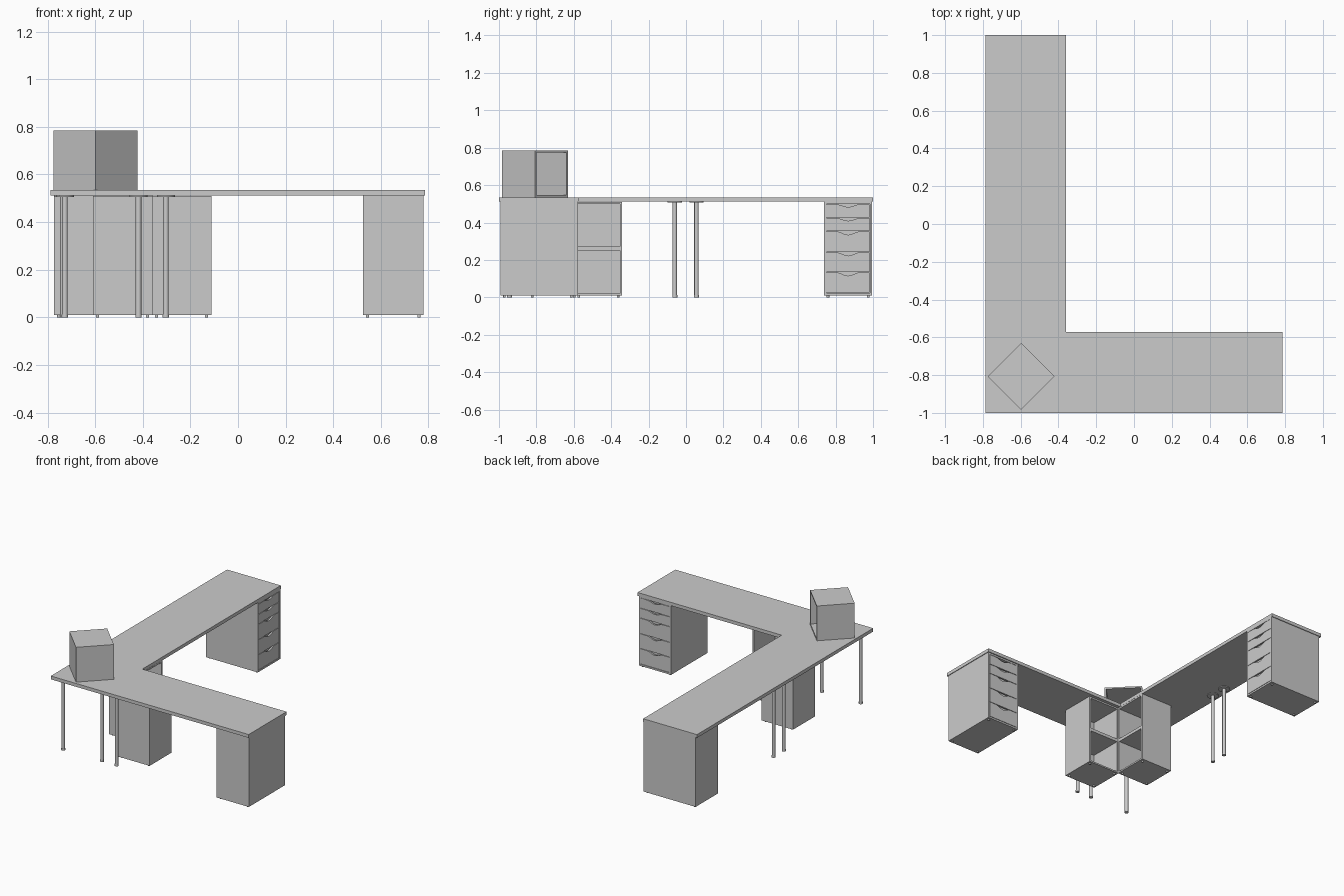
import bpy, bmesh, math
from mathutils import Matrix, Vector

if "Cube" in bpy.data.objects:
    bpy.data.objects.remove(bpy.data.objects["Cube"])

TOP, UNDER, FOOT = 0.535, 0.511, 0.01
FACE_BACK, FACE_RIGHT = 0.0, -math.pi / 2   # unit fronts point to local +y


def finish(bm, name, loc=(0, 0, 0), rot=0.0):
    bmesh.ops.recalc_face_normals(bm, faces=bm.faces[:])
    me = bpy.data.meshes.new(name)
    bm.to_mesh(me)
    bm.free()
    ob = bpy.data.objects.new(name, me)
    ob.location = loc
    ob.rotation_euler = (0, 0, rot)
    bpy.context.collection.objects.link(ob)
    return ob


def add_box(bm, lo, hi):
    lo, hi = Vector(lo), Vector(hi)
    m = Matrix.Translation((lo + hi) / 2) @ Matrix.Diagonal((*(hi - lo), 1))
    return bmesh.ops.create_cube(bm, size=1, matrix=m)["verts"]


def prism(bm, pts, offset):
    vs = [bm.verts.new(p) for p in pts]
    f = bm.faces.new(vs)
    r = bmesh.ops.extrude_face_region(bm, geom=[f], use_keep_orig=True)
    moved = [g for g in r["geom"] if isinstance(g, bmesh.types.BMVert)]
    bmesh.ops.translate(bm, vec=offset, verts=moved)


def open_box(bm, lo, hi, wall, recess):
    # box whose +y face is inset and pushed inwards
    vs = add_box(bm, lo, hi)
    bm.normal_update()
    faces = {f for v in vs for f in v.link_faces}
    front = max(faces, key=lambda f: f.normal.y)
    bmesh.ops.inset_region(bm, faces=[front], thickness=wall, use_even_offset=True)
    r = bmesh.ops.extrude_face_region(bm, geom=[front])
    moved = [g for g in r["geom"] if isinstance(g, bmesh.types.BMVert)]
    bmesh.ops.translate(bm, vec=(0, -recess, 0), verts=moved)
    if front.is_valid:
        bmesh.ops.delete(bm, geom=[front], context='FACES_ONLY')


def feet(name, w, d, loc, rot):
    bm = bmesh.new()
    for sx in (-1, 1):
        for y in (-0.02, -d + 0.02):
            m = Matrix.Translation((sx * (w / 2 - 0.02), y, FOOT / 2))
            bmesh.ops.create_cone(bm, cap_ends=True, segments=12, radius1=0.007,
                                  radius2=0.007, depth=FOOT, matrix=m)
    finish(bm, name + "_feet", loc, rot)


def drawer_unit(name, loc, rot):
    w, d = 0.256, 0.413
    bm = bmesh.new()
    open_box(bm, (-w / 2, -d, FOOT), (w / 2, 0, UNDER), 0.012, 0.025)
    finish(bm, name + "_carcass", loc, rot)
    # drawer fronts with a scooped grip in the top edge
    levels = [0.022, 0.133, 0.240, 0.352, 0.423, 0.497]
    hw = w / 2 - 0.0135
    for i, (z0, z1) in enumerate(zip(levels, levels[1:])):
        bm = bmesh.new()
        depth = 0.018 if i < 3 else 0.014
        pts = [(-hw, 0, z0 + 0.003), (hw, 0, z0 + 0.003), (hw, 0, z1)]
        for k in range(11):
            t = 1 - k / 5
            pts.append((0.063 * t, 0, z1 - depth * (0.5 + 0.5 * math.cos(math.pi * t))))
        pts.append((-hw, 0, z1))
        prism(bm, pts, (0, -0.012, 0))
        finish(bm, f"{name}_front_{i + 1}", loc, rot)
    feet(name, w, d, loc, rot)


def cubby_stack(name, loc, rot):
    s = 0.25
    for i in range(2):
        bm = bmesh.new()
        z = FOOT + i * s
        open_box(bm, (-s / 2, -s, z), (s / 2, 0, z + s), 0.011, s - 0.011)
        finish(bm, f"{name}_cube_{i + 1}", loc, rot)
    feet(name, s, s, loc, rot)


# L-shaped desktop
bm = bmesh.new()
prism(bm, [(x, y, UNDER) for x, y in ((-0.787, -1), (0.785, -1), (0.785, -0.571),
      (-0.36, -0.571), (-0.36, 1), (-0.787, 1))], (0, 0, TOP - UNDER))
finish(bm, "desktop")

# drawer units at the two ends
drawer_unit("right_drawers", (0.652, -0.578, 0), FACE_BACK)
drawer_unit("back_drawers", (-0.36, 0.867, 0), FACE_RIGHT)

# open shelves at the inner corner
cubby_stack("right_shelf", (-0.237, -0.593, 0), FACE_BACK)
cubby_stack("back_shelf", (-0.36, -0.468, 0), FACE_RIGHT)

# open box standing diagonally on the corner
bm = bmesh.new()
h = 0.125
open_box(bm, (-h, -h, 0), (h, h, 0.25), 0.011, 0.239)
finish(bm, "corner_box", (-0.598, -0.807, TOP), -math.pi / 4)

# round legs with mounting plates and small glides
for i, (x, y) in enumerate([(-0.727, -0.944), (-0.418, -0.944), (-0.303, -0.944),
                            (-0.735, -0.06), (-0.735, 0.056)]):
    bm = bmesh.new()
    for r, z0, z1 in ((0.0135, 0, 0.012), (0.012, 0.012, 0.506), (0.038, 0.506, UNDER)):
        bmesh.ops.create_cone(bm, cap_ends=True, segments=24, radius1=r, radius2=r,
                              depth=z1 - z0, matrix=Matrix.Translation((0, 0, (z0 + z1) / 2)))
    for f in bm.faces:
        f.smooth = len(f.verts) == 4
    finish(bm, f"leg_{i + 1}", (x, y, 0))
